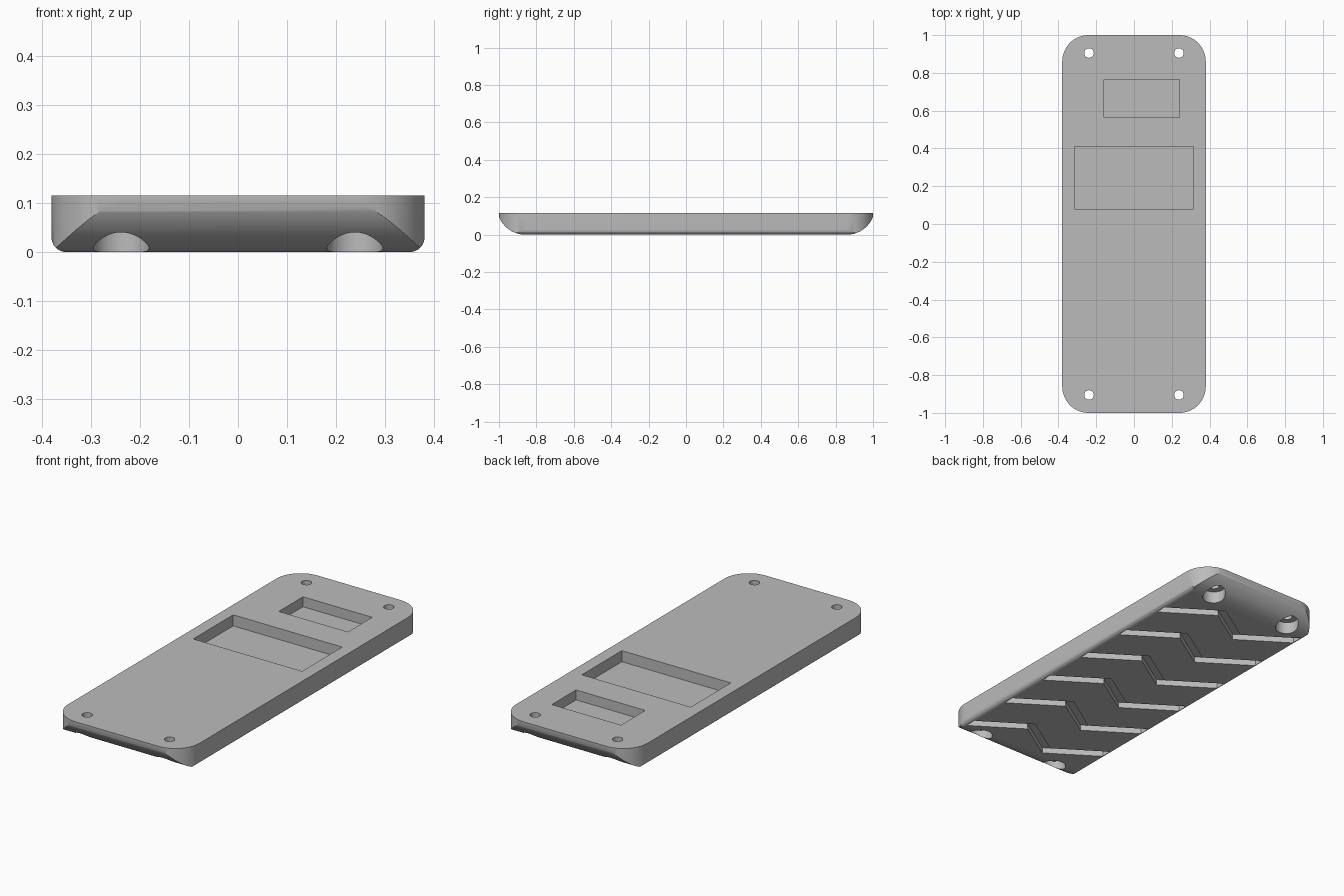
import bpy
import bmesh
from math import cos, sin, pi, asin
from mathutils import Vector

cube = bpy.data.objects.get("Cube")
if cube:
    bpy.data.objects.remove(cube, do_unlink=True)

HALF_X, HALF_Y, TOP = 0.38, 1.0, 0.115

grey = bpy.data.materials.new("plain_grey")
grey.use_nodes = True
colour = (0.5, 0.5, 0.5, 1)
grey.diffuse_color = colour
grey.node_tree.nodes["Principled BSDF"].inputs["Base Color"].default_value = colour


def arc(cx, cy, r, a0, a1, n=16):
    """Points along a circular arc."""
    return [(cx + r * cos(a0 + (a1 - a0) * i / n),
             cy + r * sin(a0 + (a1 - a0) * i / n)) for i in range(n + 1)]


def prism(name, outline, lo, hi, axis="z"):
    """Extrude a closed 2D outline along an axis from lo to hi."""
    place = {"z": lambda a, b, t: (a, b, t),
             "x": lambda a, b, t: (t, a, b),
             "y": lambda a, b, t: (a, t, b)}[axis]
    bm = bmesh.new()
    face = bm.faces.new([bm.verts.new(place(a, b, lo)) for a, b in outline])
    ext = bmesh.ops.extrude_face_region(bm, geom=[face])
    moved = [v for v in ext["geom"] if isinstance(v, bmesh.types.BMVert)]
    bmesh.ops.translate(bm, verts=moved, vec=Vector(place(0, 0, hi - lo)))
    bmesh.ops.recalc_face_normals(bm, faces=bm.faces)
    mesh = bpy.data.meshes.new(name)
    bm.to_mesh(mesh)
    bm.free()
    mesh.materials.append(grey)
    obj = bpy.data.objects.new(name, mesh)
    bpy.context.collection.objects.link(obj)
    return obj


def combine(target, cutter, operation):
    """Apply a boolean and discard the cutter."""
    cutter.hide_render = True
    mod = target.modifiers.new(cutter.name, "BOOLEAN")
    mod.operation, mod.solver, mod.object = operation, "EXACT", cutter
    bpy.context.view_layer.objects.active = target
    bpy.ops.object.modifier_apply(modifier=mod.name)
    bpy.data.objects.remove(cutter, do_unlink=True)


def rectangle(x0, x1, y0, y1):
    return [(x0, y0), (x1, y0), (x1, y1), (x0, y1)]


def circle(x, y, r):
    return arc(x, y, r, 0, 2 * pi, 40)[:-1]


# Plate with rounded corners in plan
R = 0.14
corners = [(1, 1), (-1, 1), (-1, -1), (1, -1)]
plan = []
for i, (sx, sy) in enumerate(corners):
    plan += arc(sx * (HALF_X - R), sy * (HALF_Y - R), R, i * pi / 2, (i + 1) * pi / 2)
plate = prism("grip_plate", plan, 0, TOP)

# Upturned ends: large arc under the front and back
E = 0.15
sweep = asin(R / E)
right_end = arc(HALF_Y - R, E, E, -pi / 2, sweep - pi / 2, 24)
half = right_end + [(HALF_Y + 0.05, right_end[-1][1] + 0.0001), (HALF_Y + 0.05, 0.3)]
combine(plate, prism("end_profile", half + [(-a, b) for a, b in reversed(half)],
                     -0.6, 0.6, "x"), "INTERSECT")

# Small rounding along the lower long edges
F = 0.03
half = arc(HALF_X - F, F, F, -pi / 2, 0, 10) + [(HALF_X + 0.05, F + 0.0001), (HALF_X + 0.05, 0.3)]
combine(plate, prism("side_profile", half + [(-a, b) for a, b in reversed(half)],
                     -1.2, 1.2, "y"), "INTERSECT")

# Two rectangular pockets in the top
for name, box, floor in (("large_pocket", (-0.315, 0.315, 0.08, 0.41), 0.057),
                         ("small_pocket", (-0.16, 0.24, 0.565, 0.765), 0.063)):
    combine(plate, prism(name, rectangle(*box), floor, 0.3), "DIFFERENCE")

# Screw holes with wide counterbores underneath
for sx, sy in corners:
    x, y = sx * 0.238, sy * 0.905
    combine(plate, prism("counterbore", circle(x, y, 0.057), -0.1, 0.063), "DIFFERENCE")
    combine(plate, prism("screw_hole", circle(x, y, 0.025), -0.1, 0.3), "DIFFERENCE")

# Zigzag grip grooves underneath
zigzag = [(0.36, -0.10), (0.105, 0.068), (-0.105, -0.068), (-0.36, 0.10)]
for i in range(6):
    y = -0.74 + 0.296 * i
    outline = [(px, y + py + 0.03) for px, py in zigzag]
    outline += [(px, y + py - 0.03) for px, py in reversed(zigzag)]
    combine(plate, prism("grip_groove", outline, -0.1, 0.03), "DIFFERENCE")

# Smooth curved areas, crisp edges elsewhere
bpy.ops.object.select_all(action="DESELECT")
plate.select_set(True)
bpy.context.view_layer.objects.active = plate
bpy.ops.object.shade_smooth_by_angle(angle=pi / 6)
